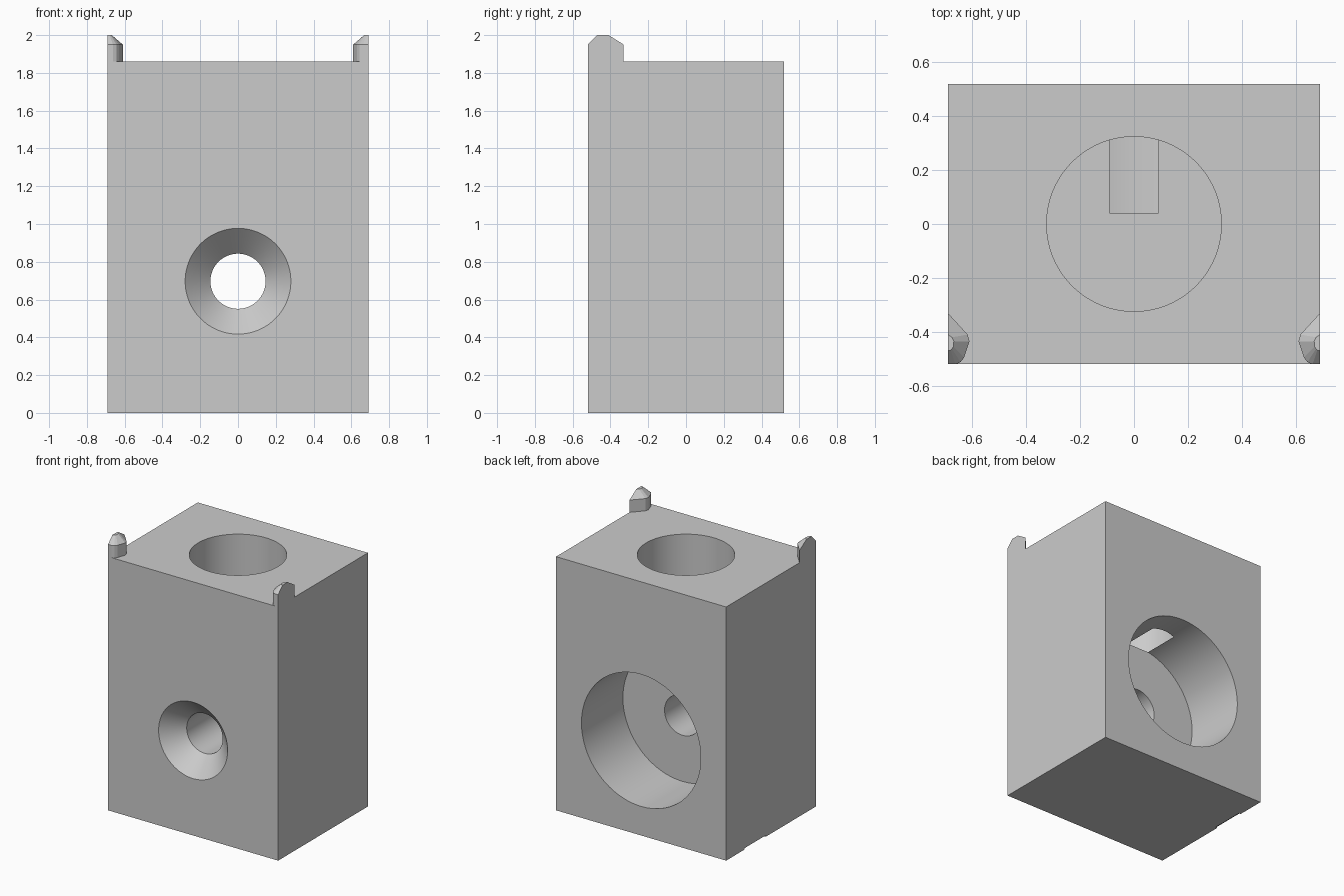
import bpy, bmesh, math
from mathutils import Matrix, Vector

cube = bpy.data.objects.get("Cube")
if cube:
    bpy.data.objects.remove(cube, do_unlink=True)

HALF_X, HALF_Y, TOP = 0.69, 0.52, 1.86
BORE_Z = 0.697

grey = bpy.data.materials.new("plain grey")
grey.use_nodes = True
colour = (0.6, 0.6, 0.6, 1)
grey.diffuse_color = colour
grey.node_tree.nodes["Principled BSDF"].inputs["Base Color"].default_value = colour


def finish(name, bm):
    bmesh.ops.recalc_face_normals(bm, faces=bm.faces)
    mesh = bpy.data.meshes.new(name)
    bm.to_mesh(mesh)
    bm.free()
    mesh.materials.append(grey)
    obj = bpy.data.objects.new(name, mesh)
    bpy.context.collection.objects.link(obj)
    return obj


def loft(name, rings):
    """Solid through a stack of matching closed rings."""
    bm = bmesh.new()
    loops = [[bm.verts.new(p) for p in ring] for ring in rings]
    for low, high in zip(loops, loops[1:]):
        for i in range(len(low)):
            j = (i + 1) % len(low)
            bm.faces.new((low[i], low[j], high[j], high[i]))
    bm.faces.new(loops[0])
    bm.faces.new(loops[-1])
    return finish(name, bm)


def box(name, low, high):
    low, high = Vector(low), Vector(high)
    bm = bmesh.new()
    bmesh.ops.create_cube(bm, size=1, matrix=Matrix.Translation((low + high) / 2)
                          @ Matrix.Diagonal((high - low).to_4d()))
    return finish(name, bm)


def drill(name, profile, along_y, sides=96):
    """Round cutter from (radius, position) pairs along y or z."""
    rings = []
    for radius, pos in profile:
        ring = []
        for i in range(sides):
            a = math.tau * (i + 0.5) / sides
            u, v = radius * math.cos(a), radius * math.sin(a)
            ring.append((u, pos, BORE_Z + v) if along_y else (u, v, pos))
        rings.append(ring)
    return loft(name, rings)


# Main block with its bores
body = box("block", (-HALF_X, -HALF_Y, 0), (HALF_X, HALF_Y, TOP))
cutters = [
    drill("back_bore_cutter", [(0.484, 0.04), (0.484, 0.7)], True),
    drill("screw_hole_cutter", [(0.38, -0.62), (0.146, -0.386), (0.146, 0.2)], True),
    drill("top_bore_cutter", [(0.324, 1.172), (0.324, 2.1)], False),
    # Shallow nick along one lower edge
    box("edge_nick_cutter", (-0.8, 0.06, -0.1), (-0.675, 0.31, 0.01)),
]
for cutter in cutters:
    cutter.hide_render = True
    mod = body.modifiers.new(cutter.name, "BOOLEAN")
    mod.operation, mod.solver, mod.object = "DIFFERENCE", "EXACT", cutter

bpy.ops.object.select_all(action="DESELECT")
body.select_set(True)
bpy.context.view_layer.objects.active = body
for mod in list(body.modifiers):
    bpy.ops.object.modifier_apply(modifier=mod.name)
for cutter in cutters:
    bpy.data.objects.remove(cutter, do_unlink=True)
bpy.ops.object.shade_smooth_by_angle(angle=math.radians(30))

# Locating pins in the front top corners: (inset from side, y)
foot = [(0, -0.33), (0.073, -0.41), (0.08, -0.435), (0.06, -0.495),
        (0.047, -0.512), (0.028, -0.52), (0, -0.52)]
tip = [(0, -0.41), (0.015, -0.42), (0.022, -0.435), (0.02, -0.455),
       (0.015, -0.463), (0.01, -0.468), (0, -0.47)]
for side, name in ((1, "left_pin"), (-1, "right_pin")):
    loft(name, [[(side * (HALF_X - d), y, z) for d, y in ring]
                for ring, z in ((foot, TOP), (foot, 1.95), (tip, 2.0))])
